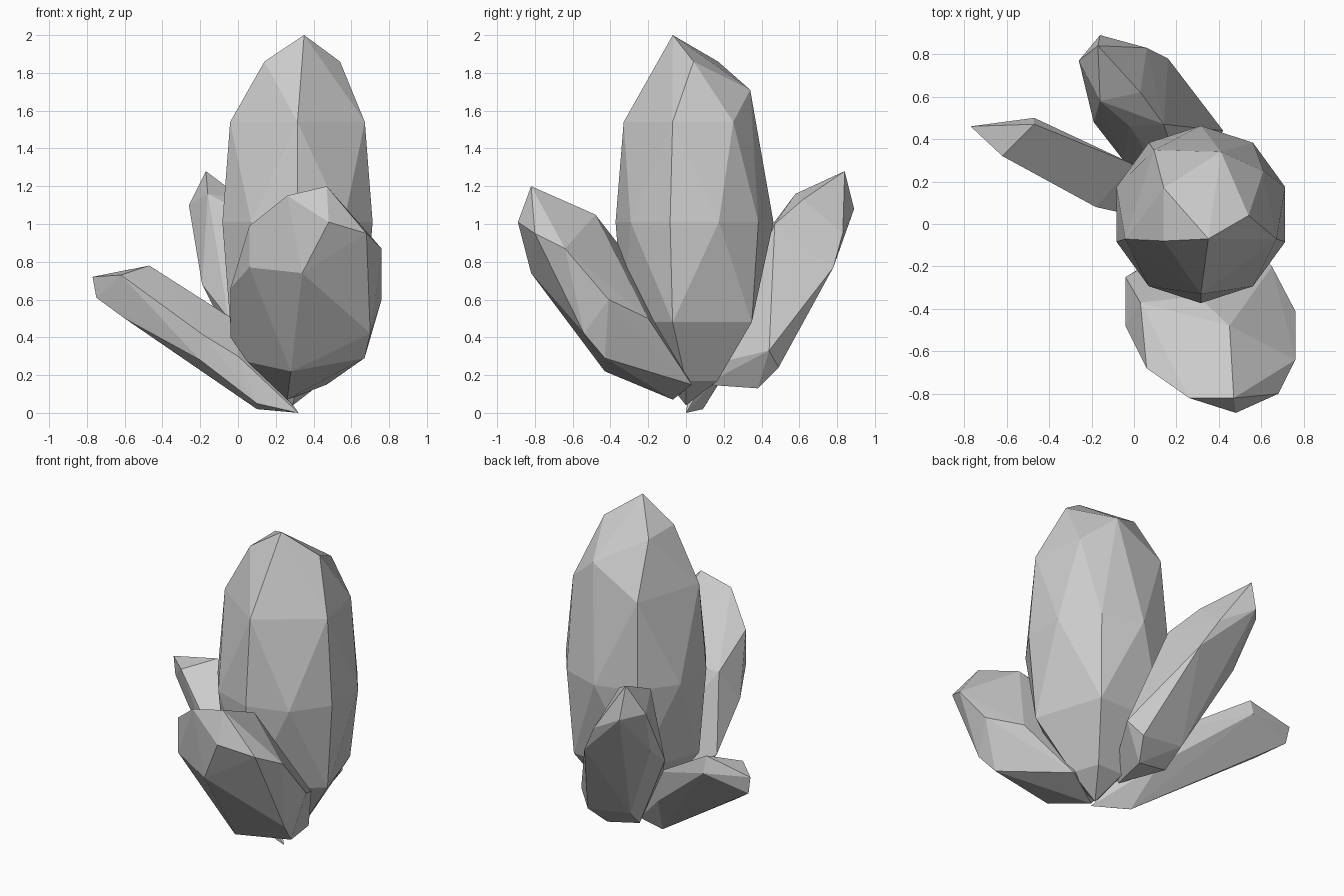
import bpy, bmesh, math


def ring(cx, cy, z, r, n, start=-90):
    """Evenly spaced points on a level circle."""
    return [(cx + r * math.cos(math.radians(start + 360 * i / n)),
             cy + r * math.sin(math.radians(start + 360 * i / n)), z) for i in range(n)]


def crystal(name, corners):
    """Flat-faceted convex stone through its corner points."""
    bm = bmesh.new()
    for p in corners:
        bm.verts.new(p)
    bmesh.ops.convex_hull(bm, input=bm.verts[:])
    loose = [v for v in bm.verts if not v.link_faces]
    bmesh.ops.delete(bm, geom=loose, context='VERTS')
    bmesh.ops.recalc_face_normals(bm, faces=bm.faces[:])
    me = bpy.data.meshes.new(name)
    bm.to_mesh(me)
    bm.free()
    ob = bpy.data.objects.new(name, me)
    bpy.context.collection.objects.link(ob)
    return ob


# tall upright crystal: ten-sided waist, five-sided shoulders, skewed crown
CX, CY = 0.315, 0.045
waist = ring(CX, CY, 1.01, 0.418, 10)
upper = ring(CX, CY, 1.54, 0.375, 5)
lower = ring(CX, CY, 0.48, 0.375, 5)
foot = ring(CX, CY, 0.17, 0.15, 5)
crown = [(0.35, -0.07, 2.0), (0.54, 0.04, 1.86), (0.14, 0.17, 1.86), (0.14, -0.08, 1.86),
         (0.41, 0.34, 1.71), (0.61, 0.25, 1.54)]
crystal("tall_crystal", waist + [upper[i] for i in (0, 1, 3, 4)]
        + lower + foot + crown + [(0.29, 0.0, 0.04)])

# broad crystal leaning to the front
crystal("front_crystal", [
    (0.47, -0.82, 1.20), (0.48, -0.89, 1.01), (0.34, -0.82, 0.74), (0.26, -0.82, 1.15),
    (0.06, -0.68, 0.77), (0.06, -0.68, 0.99), (0.03, -0.37, 0.85), (-0.04, -0.48, 0.66),
    (-0.04, -0.25, 0.40), (0.68, -0.80, 0.95), (0.76, -0.64, 0.87), (0.76, -0.41, 0.60),
    (0.70, -0.54, 0.42), (0.67, -0.43, 0.29), (0.65, -0.20, 0.50), (0.28, -0.43, 0.22),
    (0.47, 0.03, 0.15), (0.05, -0.27, 0.27), (0.45, -0.48, 1.05), (0.30, -0.34, 0.87),
    (0.35, -0.16, 0.51), (0.26, -0.07, 0.07)])

# crystal leaning to the back
crystal("back_crystal", [
    (-0.17, 0.84, 1.28), (-0.26, 0.77, 1.10), (-0.16, 0.58, 1.16), (-0.16, 0.89, 1.08),
    (0.06, 0.83, 0.95), (0.16, 0.78, 0.77), (0.03, 0.62, 1.13), (0.14, 0.47, 1.00),
    (-0.20, 0.64, 0.80), (-0.19, 0.48, 0.68), (-0.02, 0.46, 1.00), (-0.05, 0.30, 0.50),
    (0.42, 0.44, 0.33), (0.34, 0.49, 0.24), (0.28, 0.38, 0.13), (0.05, 0.48, 0.28),
    (0.07, 0.36, 0.17), (0.20, 0.10, 0.15), (0.25, 0.14, 0.26)])

# slim low crystal leaning to the left
crystal("left_crystal", [
    (-0.77, 0.46, 0.72), (-0.47, 0.47, 0.78), (-0.62, 0.32, 0.73), (-0.47, 0.50, 0.68),
    (-0.75, 0.45, 0.61), (-0.60, 0.36, 0.50), (-0.18, 0.08, 0.41), (0.00, 0.04, 0.30),
    (0.00, 0.28, 0.48), (-0.20, 0.10, 0.28), (0.02, 0.25, 0.28), (0.10, 0.09, 0.02),
    (0.10, 0.03, 0.05), (0.32, 0.00, 0.00)])
